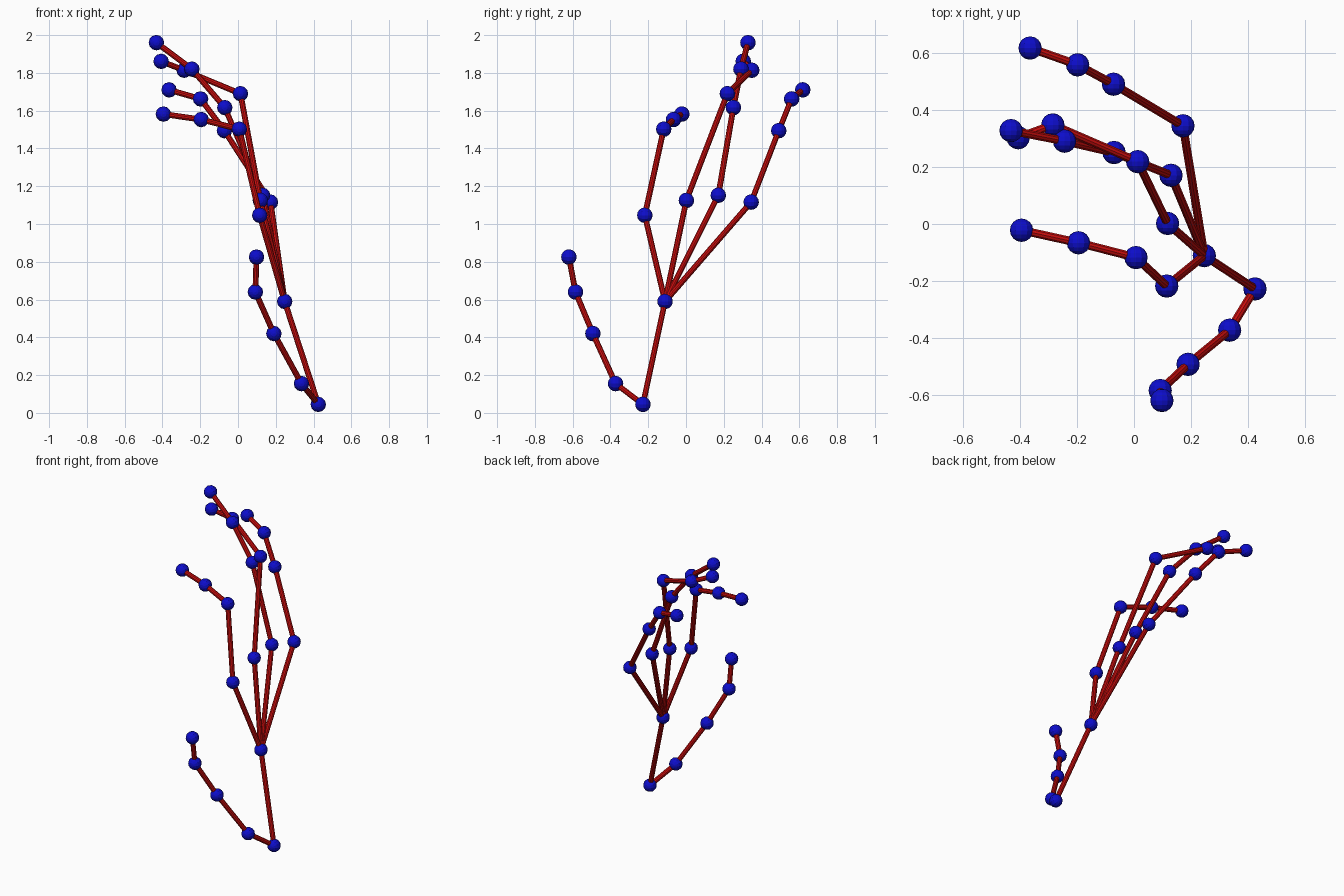
import bpy
import math
from mathutils import Vector

cube = bpy.data.objects.get("Cube")
if cube:
    bpy.data.objects.remove(cube, do_unlink=True)

JOINT_RADIUS = 0.041
BONE_RADIUS = 0.0155


def make_material(name, color):
    mat = bpy.data.materials.new(name)
    mat.use_nodes = True
    mat.diffuse_color = color
    mat.node_tree.nodes["Principled BSDF"].inputs["Base Color"].default_value = color
    return mat


blue = make_material("joint blue", (0.004, 0.004, 0.6, 1))
red = make_material("bone red", (0.6, 0.004, 0.004, 1))


def joint(name, point):
    # Faceted ball with its poles along the y axis
    bpy.ops.mesh.primitive_uv_sphere_add(segments=12, ring_count=8, radius=JOINT_RADIUS,
                                         location=point, rotation=(math.pi / 2, 0, 0))
    ball = bpy.context.object
    ball.name = name
    ball.data.materials.append(blue)


def bone(name, start, end):
    # Thin rod between two joints
    a, b = Vector(start), Vector(end)
    bpy.ops.mesh.primitive_cylinder_add(vertices=10, radius=BONE_RADIUS,
                                        depth=(b - a).length, location=(a + b) / 2)
    rod = bpy.context.object
    rod.name = name
    rod.rotation_euler = (b - a).to_track_quat('Z', 'Y').to_euler()
    rod.data.materials.append(red)


wrist = (0.425, -0.228, 0.045)
palm = (0.247, -0.111, 0.59)

# Joint chains of each finger, from base to tip
fingers = {
    "thumb": (wrist, [(0.336, -0.373, 0.155), (0.19, -0.493, 0.42),
                      (0.092, -0.585, 0.64), (0.098, -0.62, 0.825)]),
    "index": (palm, [(0.115, -0.218, 1.046), (0.007, -0.118, 1.502),
                     (-0.195, -0.066, 1.553), (-0.395, -0.022, 1.582)]),
    "middle": (palm, [(0.118, 0.002, 1.125), (0.013, 0.219, 1.69),
                      (-0.285, 0.348, 1.814), (-0.407, 0.303, 1.861)]),
    "ring": (palm, [(0.13, 0.171, 1.152), (-0.07, 0.251, 1.616),
                    (-0.244, 0.291, 1.82), (-0.432, 0.328, 1.96)]),
    "little": (palm, [(0.172, 0.345, 1.116), (-0.072, 0.491, 1.494),
                      (-0.198, 0.559, 1.662), (-0.365, 0.618, 1.71)]),
}

# Wrist and palm
joint("wrist_joint", wrist)
joint("palm_joint", palm)
bone("palm_bone", wrist, palm)

# Fingers
for finger, (base, points) in fingers.items():
    previous = base
    for i, point in enumerate(points, 1):
        joint(f"{finger}_joint_{i}", point)
        bone(f"{finger}_bone_{i}", previous, point)
        previous = point
